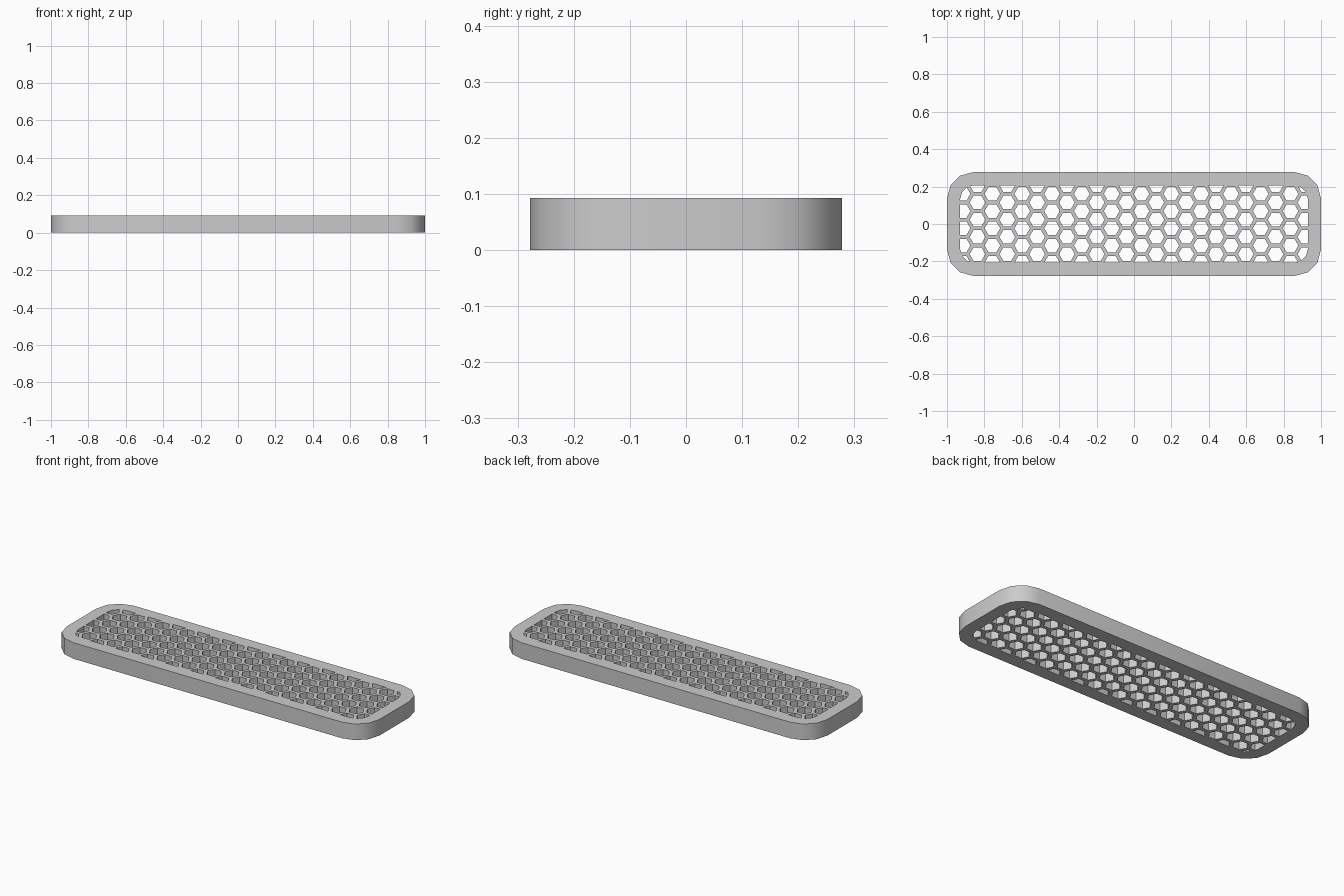
import bpy, bmesh, math
from mathutils import Vector

if "Cube" in bpy.data.objects:
    bpy.data.objects.remove(bpy.data.objects["Cube"])

HALF_X, HALF_Y, HEIGHT = 1.0, 0.278, 0.093
RIM, CORNER = 0.071, 0.143
COL, ROW = 0.0797, 0.0921      # hexagon column and row spacing
HEX_R = 0.0418                 # hexagon hole radius


def rounded_rect(hx, hy, r, segs=3):
    """Counter-clockwise rectangle outline with faceted round corners."""
    pts = []
    for i, (sx, sy) in enumerate([(1, 1), (-1, 1), (-1, -1), (1, -1)]):
        for k in range(segs + 1):
            a = math.pi / 2 * (i + k / segs)
            pts.append(Vector((sx * (hx - r) + r * math.cos(a),
                               sy * (hy - r) + r * math.sin(a))))
    return pts


def clip(poly, boundary):
    """Trim a polygon to a convex counter-clockwise boundary."""
    for a, b in zip(boundary, boundary[1:] + boundary[:1]):
        edge, out = b - a, []
        for p, q in zip(poly, poly[1:] + poly[:1]):
            dp = edge.x * (p - a).y - edge.y * (p - a).x
            dq = edge.x * (q - a).y - edge.y * (q - a).x
            if dp >= 0:
                out.append(p)
            if dp * dq < 0:
                out.append(p.lerp(q, dp / (dp - dq)))
        poly = out
        if len(poly) < 3:
            return []
    return poly


def area(poly):
    return 0.5 * sum(p.x * q.y - p.y * q.x
                     for p, q in zip(poly, poly[1:] + poly[:1]))


def add_loop(bm, pts):
    verts = [bm.verts.new((p.x, p.y, 0)) for p in pts]
    for a, b in zip(verts, verts[1:] + verts[:1]):
        bm.edges.new((a, b))


bm = bmesh.new()

# Outer outline of the plate
add_loop(bm, rounded_rect(HALF_X, HALF_Y, CORNER))

# Staggered honeycomb holes, trimmed by the solid rim
window = rounded_rect(HALF_X - RIM, HALF_Y - RIM, CORNER - RIM)
for i in range(24):
    x = (i - 11.5) * COL
    shift = 0.25 if i % 2 else -0.25
    for j in range(-3, 4):
        y = (j + shift) * ROW
        hexagon = [Vector((x + HEX_R * math.cos(k * math.pi / 3),
                           y + HEX_R * math.sin(k * math.pi / 3)))
                   for k in range(6)]
        hole = clip(hexagon, window)
        if hole and area(hole) > 2e-4:
            add_loop(bm, hole)

# Fill between the loops and raise to full thickness
bmesh.ops.triangle_fill(bm, edges=bm.edges[:], use_beauty=True, normal=(0, 0, 1))
ext = bmesh.ops.extrude_face_region(bm, geom=bm.faces[:], use_keep_orig=True)
bmesh.ops.translate(bm, vec=(0, 0, HEIGHT),
                    verts=[g for g in ext["geom"] if isinstance(g, bmesh.types.BMVert)])
bmesh.ops.recalc_face_normals(bm, faces=bm.faces[:])

mesh = bpy.data.meshes.new("honeycomb_plate")
bm.to_mesh(mesh)
bm.free()

grey = bpy.data.materials.new("plain grey")
grey.diffuse_color = (0.6, 0.6, 0.6, 1)
grey.use_nodes = True
grey.node_tree.nodes["Principled BSDF"].inputs["Base Color"].default_value = grey.diffuse_color
mesh.materials.append(grey)

plate = bpy.data.objects.new("honeycomb_plate", mesh)
bpy.context.collection.objects.link(plate)
bpy.context.view_layer.objects.active = plate
plate.select_set(True)
bpy.ops.object.shade_smooth_by_angle(angle=math.radians(31))
